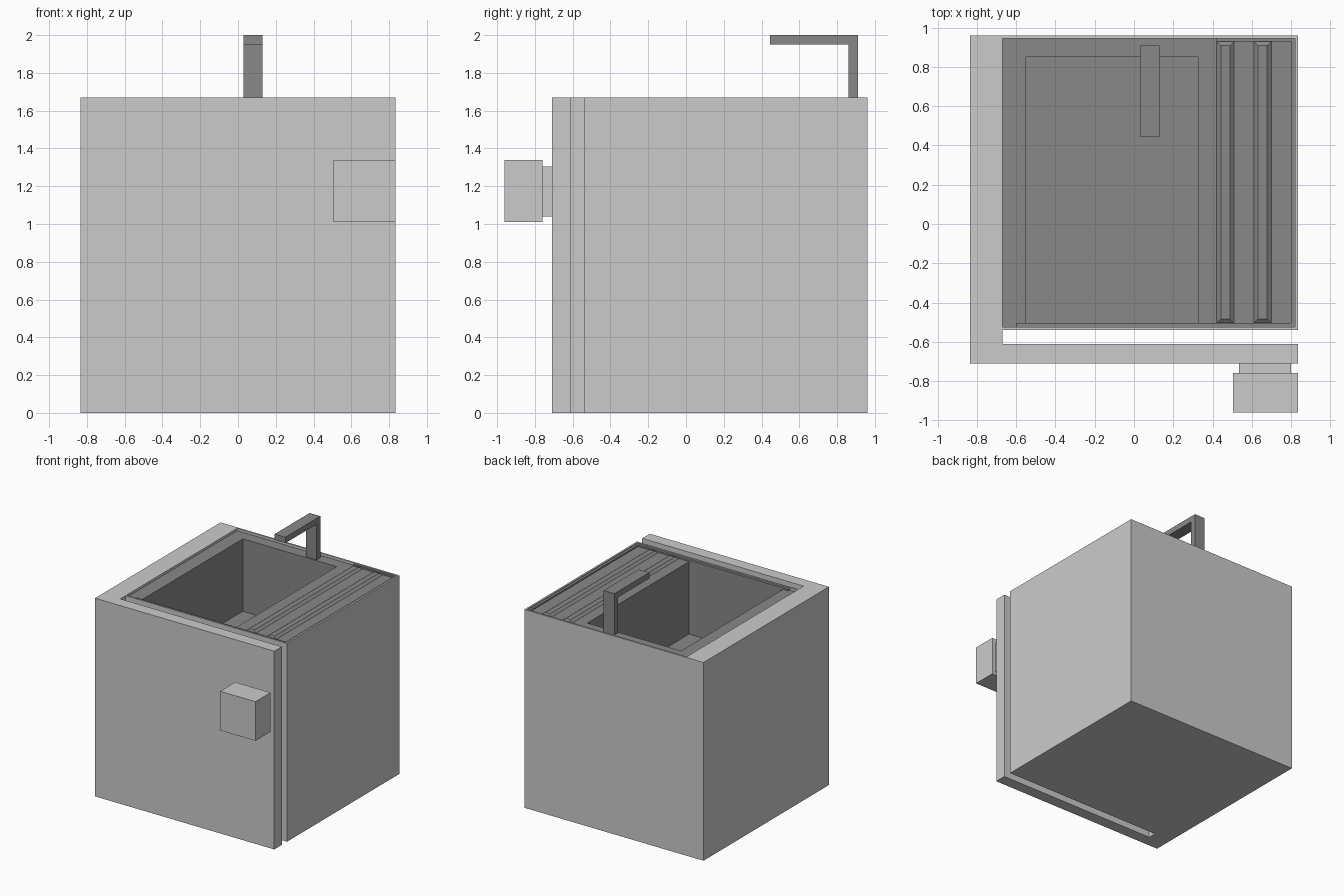
import bpy, bmesh

if "Cube" in bpy.data.objects:
    bpy.data.objects.remove(bpy.data.objects["Cube"])

dark = bpy.data.materials.new("dark_grey")
dark.diffuse_color = (0.25, 0.25, 0.25, 1)
dark.use_nodes = True
dark.node_tree.nodes["Principled BSDF"].inputs["Base Color"].default_value = dark.diffuse_color


def prism(name, pts, z0, z1, mat=None):
    """Extrude an xy outline from z0 to z1."""
    bm = bmesh.new()
    face = bm.faces.new([bm.verts.new((x, y, z0)) for x, y in pts])
    ext = bmesh.ops.extrude_face_region(bm, geom=[face])
    for v in ext["geom"]:
        if isinstance(v, bmesh.types.BMVert):
            v.co.z = z1
    bmesh.ops.recalc_face_normals(bm, faces=bm.faces)
    me = bpy.data.meshes.new(name)
    bm.to_mesh(me)
    bm.free()
    ob = bpy.data.objects.new(name, me)
    bpy.context.collection.objects.link(ob)
    if mat:
        me.materials.append(mat)
    return ob


def box(name, x, y, z, mat=None):
    return prism(name, [(x[0], y[0]), (x[1], y[0]), (x[1], y[1]), (x[0], y[1])], *z, mat)


def cut(ob, cutter):
    cutter.hide_render = True
    cutter.hide_set(True)
    m = ob.modifiers.new("cut", 'BOOLEAN')
    m.operation = 'DIFFERENCE'
    m.object = cutter
    m.solver = 'EXACT'


# Cabinet body with the door left standing in front of a slot
cabinet = prism("cabinet", [(-0.835, -0.71), (0.835, -0.71), (0.835, -0.61), (-0.67, -0.61),
                            (-0.67, -0.54), (0.835, -0.54), (0.835, 0.96), (-0.835, 0.96)], 0, 1.67)
cut(cabinet, box("worktop_cutter", (-0.67, 0.82), (-0.525, 0.945), (0.95, 1.8)))

# Sink worktop with basin and sunken drainboard
sink = box("sink", (-0.67, 0.82), (-0.525, 0.945), (0.95, 1.65), dark)
cut(sink, box("basin_cutter", (-0.55, 0.325), (-0.505, 0.85), (1.04, 1.8)))

# Low splash lip around the front, right and back of the drainboard
prism("splash_lip", [(-0.60, -0.525), (0.82, -0.525), (0.82, 0.945), (0.42, 0.945), (0.42, 0.93),
                     (0.80, 0.93), (0.80, -0.505), (-0.60, -0.505)], 1.64, 1.662, dark)

# Tapered drainboard ridges
for i, x in enumerate((0.42, 0.61)):
    ridge = box(f"drain_ridge_{i + 1}", (x, x + 0.09), (-0.505, 0.93), (1.65, 1.667), dark)
    for v in ridge.data.vertices:
        if v.co.z > 1.66:
            v.co.x += 0.022 if v.co.x < x + 0.045 else -0.022
            v.co.y += 0.022 if v.co.y < 0 else -0.022

# Square faucet
faucet = box("faucet_post", (0.03, 0.13), (0.86, 0.91), (1.64, 1.95), dark)
box("faucet_spout", (0.03, 0.13), (0.445, 0.91), (1.95, 2.0), dark)

# Door knob
box("knob_neck", (0.535, 0.80), (-0.77, -0.70), (1.04, 1.305))
box("knob", (0.505, 0.835), (-0.96, -0.76), (1.01, 1.34))
